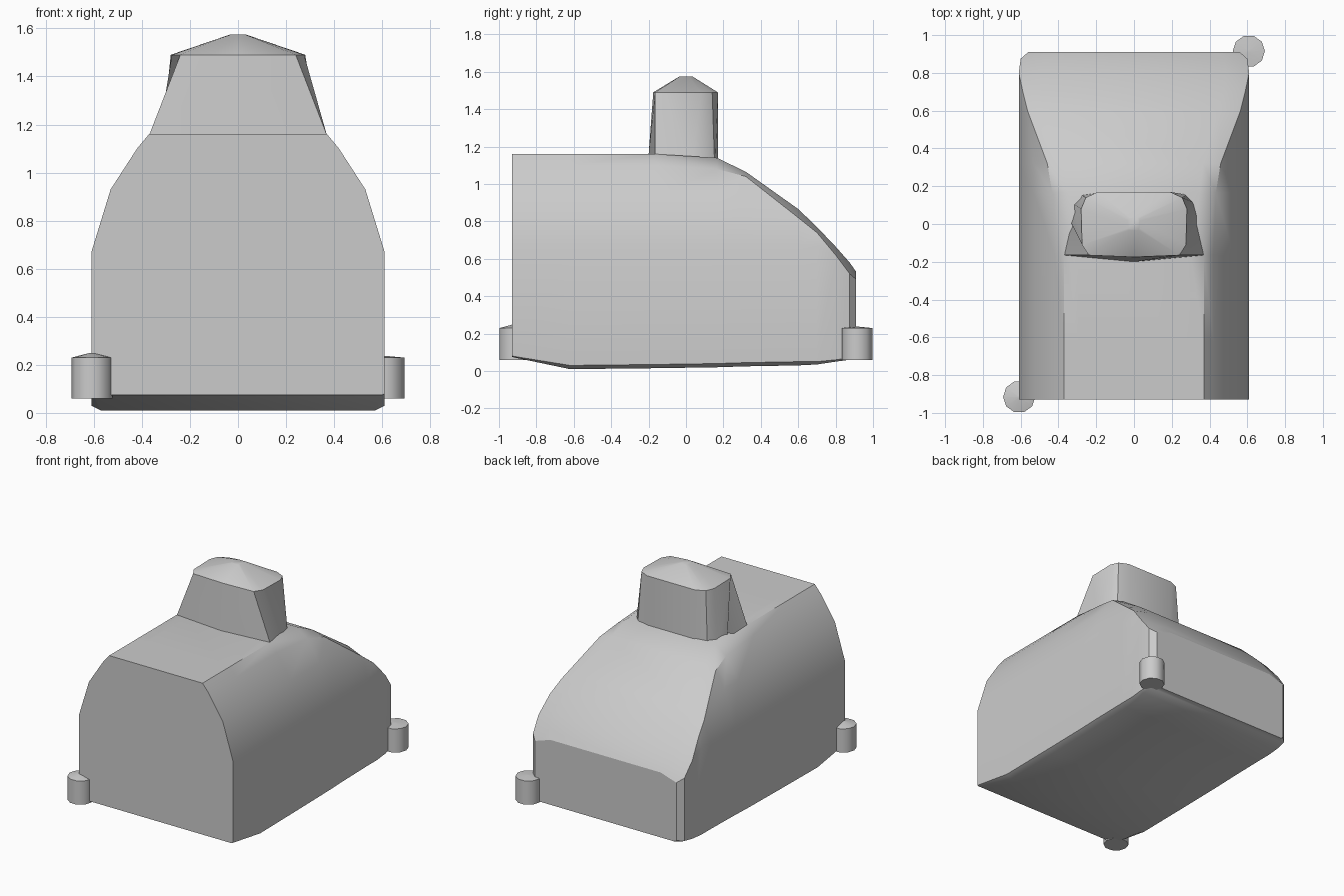
import bpy, bmesh, math

cube = bpy.data.objects.get("Cube")
if cube:
    bpy.data.objects.remove(cube)

grey = bpy.data.materials.new("plain grey")
grey.use_nodes = True
grey.diffuse_color = (0.6, 0.6, 0.6, 1)
grey.node_tree.nodes["Principled BSDF"].inputs["Base Color"].default_value = (0.6, 0.6, 0.6, 1)


def loft(name, rings, angle=30):
    """Skin a list of closed rings, cap the ends and smooth by angle."""
    bm = bmesh.new()
    rows = [[bm.verts.new(p) for p in ring] for ring in rings]
    n = len(rows[0])
    for a, b in zip(rows, rows[1:]):
        for i in range(n):
            j = (i + 1) % n
            bm.faces.new((a[i], a[j], b[j], b[i]))
    bm.faces.new(rows[0][::-1])
    bm.faces.new(rows[-1])
    bmesh.ops.remove_doubles(bm, verts=bm.verts, dist=0.0005)
    bmesh.ops.recalc_face_normals(bm, faces=bm.faces)
    mesh = bpy.data.meshes.new(name)
    bm.to_mesh(mesh)
    bm.free()
    mesh.materials.append(grey)
    obj = bpy.data.objects.new(name, mesh)
    bpy.context.collection.objects.link(obj)
    bpy.ops.object.select_all(action='DESELECT')
    obj.select_set(True)
    bpy.context.view_layer.objects.active = obj
    bpy.ops.object.shade_smooth_by_angle(angle=math.radians(angle))
    return obj


def mirrored(half):
    """Complete a half outline across x = 0, sharing points on the axis."""
    return half + [(-x, y, z) for x, y, z in reversed(half) if x > 0]


# Body: one shoulder outline, cut lower and lower towards the sloping back
shoulder = [(0.61, 0.67), (0.53, 0.93), (0.42, 1.10), (0.37, 1.16)]


def half_width(z):
    if z <= shoulder[0][1]:
        return shoulder[0][0]
    for (xa, za), (xb, zb) in zip(shoulder, shoulder[1:]):
        if z <= zb:
            return xa + (xb - xa) * (z - za) / (zb - za)
    return shoulder[-1][0]


def body_ring(y, floor, edge, crown, inset, chamfer):
    half = [(0.61 - inset - chamfer, y, floor), (0.61 - inset, y, floor + chamfer / 2)]
    for _, level in shoulder:
        z = min(level, edge)
        half.append((half_width(z) - inset, y, z))
    half.append((half_width(edge) * 0.8 - inset, y, crown))
    return mirrored(half)


# y, floor height, side edge height, crown height, inset, bottom chamfer
stations = [
    (-0.93, 0.075, 1.16, 1.16, 0, 0.01),
    (-0.62, 0.01, 1.16, 1.16, 0, 0.04),
    (-0.165, 0.015, 1.16, 1.16, 0, 0.04),
    (0.165, 0.02, 1.08, 1.14, 0, 0.04),
    (0.32, 0.025, 1.04, 1.065, 0, 0.04),
    (0.6, 0.03, 0.82, 0.866, 0, 0.04),
    (0.7, 0.035, 0.74, 0.77, 0, 0.03),
    (0.8, 0.05, 0.62, 0.665, 0, 0.02),
    (0.875, 0.06, 0.52, 0.58, 0.01, 0.02),
    (0.91, 0.065, 0.49, 0.53, 0.05, 0.02),
]
loft("body", [body_ring(*s) for s in stations])

# Tower: flared base, narrower top and a shallow pyramid cap
base = [(0, -0.2, 1.155), (0.37, -0.165, 1.155), (0.345, 0.03, 1.06),
        (0.325, 0.11, 1.04), (0.28, 0.155, 1.04), (0.18, 0.17, 1.04)]
top = [(0, -0.175), (0.24, -0.165), (0.275, -0.11),
       (0.28, 0.08), (0.255, 0.14), (0.19, 0.17)]
loft("tower", [
    mirrored(base),
    mirrored([(x, y, 1.49) for x, y in top]),
    mirrored([(x * 0.11, y * 0.2, 1.575) for x, y in top]),
], 40)

# Corner posts at two opposite corners
for name, side, peak in (("front_corner_post", -1, 0.25), ("back_corner_post", 1, 0.237)):
    rings = []
    for radius, z in ((0.085, 0.06), (0.085, 0.23), (0.008, peak)):
        rings.append([(side * 0.608 + radius * math.cos(k * math.tau / 10),
                       side * 0.915 + radius * math.sin(k * math.tau / 10), z)
                      for k in range(10)])
    loft(name, rings, 40)
